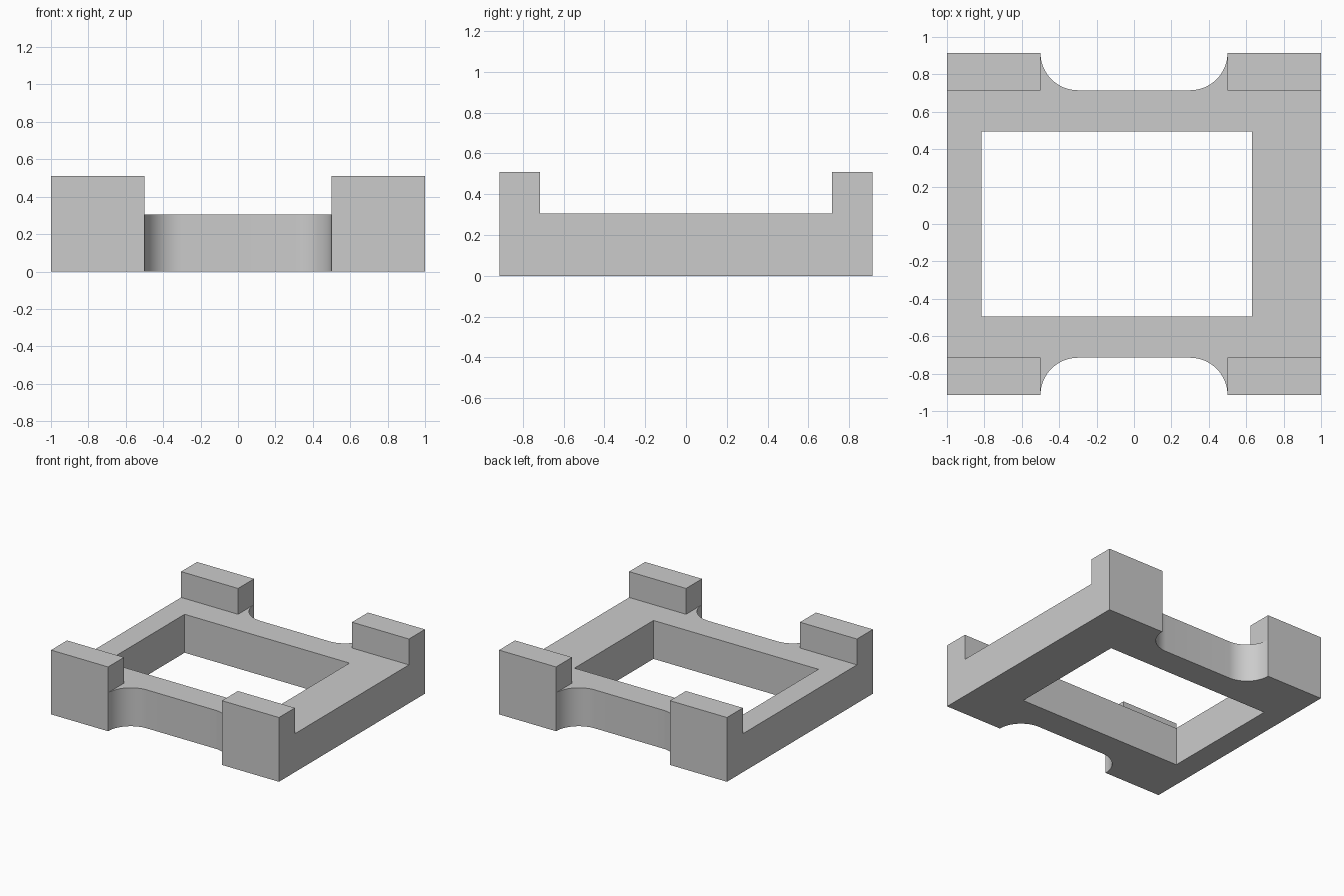
import bpy, bmesh
from math import sin, cos, pi
from mathutils import Vector

cube = bpy.data.objects.get("Cube")
if cube:
    bpy.data.objects.remove(cube, do_unlink=True)

HALF_X, HALF_Y = 1.0, 0.915      # outer size
PAD_X, PAD_Y = 0.5, 0.715        # inner corner of each raised pad
FRAME_H, PAD_H = 0.305, 0.51     # frame and pad heights
RADIUS = HALF_Y - PAD_Y          # fillet of the notches
STEPS = 16

grey = bpy.data.materials.new("plain grey")
grey.use_nodes = True
grey.diffuse_color = (0.6, 0.6, 0.6, 1)
grey.node_tree.nodes["Principled BSDF"].inputs["Base Color"].default_value = (0.6, 0.6, 0.6, 1)

bm = bmesh.new()


def loop(points):
    """Closed ring of edges on the ground; returns its verts and edges."""
    verts = [bm.verts.new((x, y, 0)) for x, y in points]
    edges = [bm.edges.new((v, verts[i - 1])) for i, v in enumerate(verts)]
    return verts, edges


# Outline of one quarter: pad inner corner, then the notch fillet
quarter = [(HALF_X, PAD_Y), (PAD_X, PAD_Y)]
for i in range(STEPS + 1):
    a = pi / 2 * i / STEPS
    quarter.append((PAD_X - RADIUS + RADIUS * cos(a), HALF_Y - RADIUS * sin(a)))
back = quarter + [(-x, y) for x, y in reversed(quarter)]
outline = back + [(-x, -y) for x, y in back]
outer_verts, outer_edges = loop(outline)

# Off-centre rectangular opening
x0, x1, y1 = -0.815, 0.632, 0.495
_, hole_edges = loop([(x0, -y1), (x1, -y1), (x1, y1), (x0, y1)])
bmesh.ops.triangle_fill(bm, edges=outer_edges + hole_edges, use_beauty=True)


# Pad footprints filling the four corners
def vert_at(x, y):
    return min(outer_verts, key=lambda v: (v.co - Vector((x, y, 0))).length)


for sx in (1, -1):
    for sy in (1, -1):
        corner = bm.verts.new((sx * HALF_X, sy * HALF_Y, 0))
        bm.faces.new((vert_at(sx * HALF_X, sy * PAD_Y), vert_at(sx * PAD_X, sy * PAD_Y),
                      vert_at(sx * PAD_X, sy * HALF_Y), corner))


def raise_faces(faces, height):
    """Extrude faces straight up and return the new top faces."""
    geom = bmesh.ops.extrude_face_region(bm, geom=faces)["geom"]
    verts = [g for g in geom if isinstance(g, bmesh.types.BMVert)]
    bmesh.ops.translate(bm, verts=verts, vec=(0, 0, height))
    return [g for g in geom if isinstance(g, bmesh.types.BMFace)]


# Frame thickness, then the taller corner pads
tops = raise_faces(bm.faces[:], FRAME_H)
pads = [f for f in tops
        if len(f.verts) == 4 and abs(f.calc_center_median().y) > PAD_Y]
raise_faces(pads, PAD_H - FRAME_H)

bmesh.ops.recalc_face_normals(bm, faces=bm.faces[:])
bmesh.ops.dissolve_limit(bm, angle_limit=0.01, verts=bm.verts[:], edges=bm.edges[:])

mesh = bpy.data.meshes.new("corner_frame")
bm.to_mesh(mesh)
bm.free()
mesh.materials.append(grey)
frame = bpy.data.objects.new("corner_frame", mesh)
bpy.context.collection.objects.link(frame)

# Smooth fillets, sharp edges elsewhere
bpy.context.view_layer.objects.active = frame
frame.select_set(True)
bpy.ops.object.shade_smooth_by_angle(angle=0.5)
